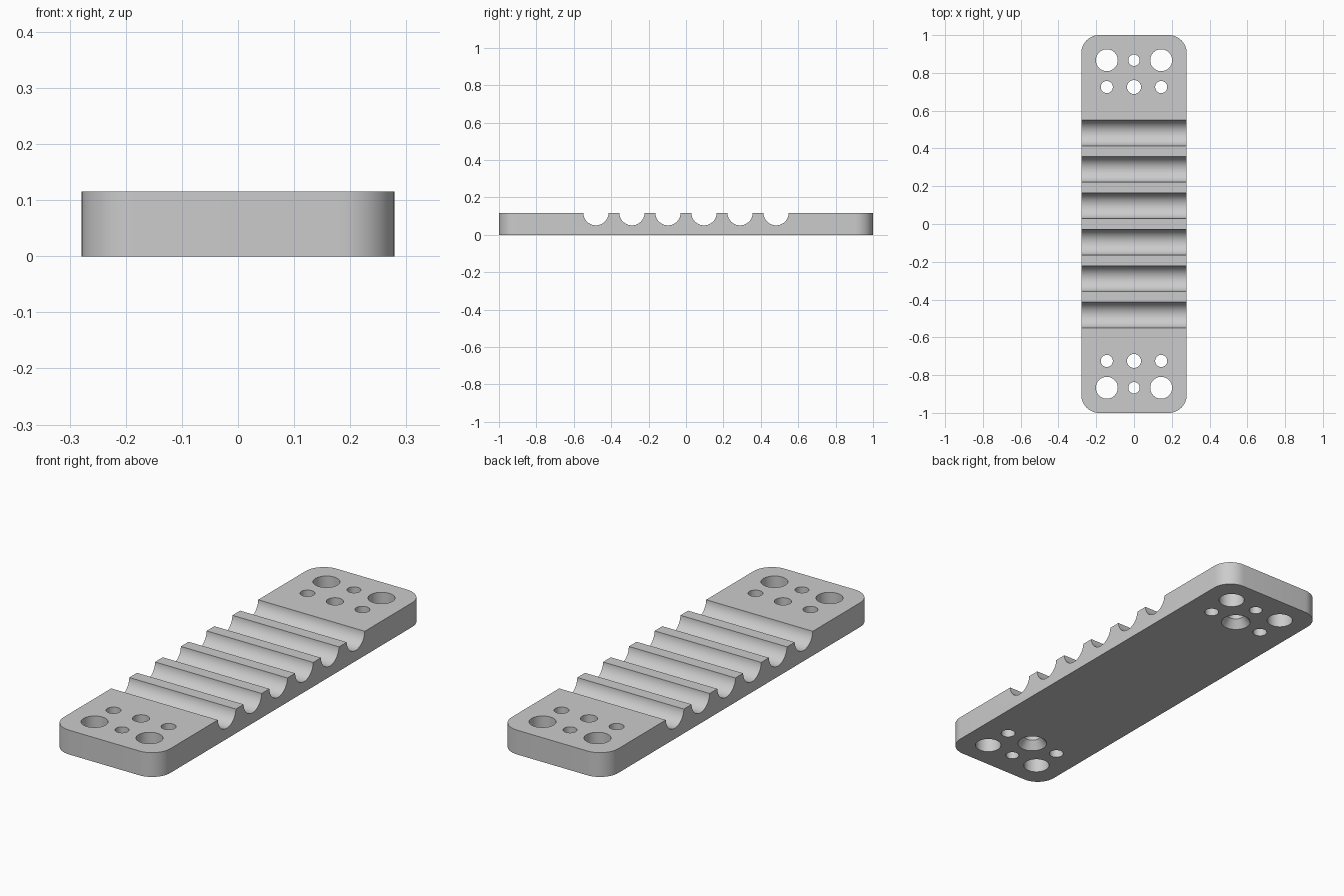
import bpy, bmesh, math
from mathutils import Matrix

cube = bpy.data.objects.get("Cube")
if cube:
    bpy.data.objects.remove(cube, do_unlink=True)

HALF_X, HALF_Y, HEIGHT, CORNER = 0.279, 1.0, 0.115, 0.095

grey = bpy.data.materials.new("plain_grey")
grey.use_nodes = True
colour = (0.6, 0.6, 0.6, 1)
grey.diffuse_color = colour
grey.node_tree.nodes["Principled BSDF"].inputs["Base Color"].default_value = colour


def make_object(name, bm):
    bmesh.ops.recalc_face_normals(bm, faces=bm.faces)
    mesh = bpy.data.meshes.new(name)
    bm.to_mesh(mesh)
    bm.free()
    mesh.materials.append(grey)
    obj = bpy.data.objects.new(name, mesh)
    bpy.context.collection.objects.link(obj)
    return obj


def add_cone(bm, matrix, r1, r2, depth, segments=48):
    bmesh.ops.create_cone(bm, cap_ends=True, segments=segments, radius1=r1,
                          radius2=r2, depth=depth, matrix=matrix)


def cut(target, name, bm):
    cutter = make_object(name, bm)
    mod = target.modifiers.new(name, 'BOOLEAN')
    mod.operation = 'DIFFERENCE'
    mod.solver = 'EXACT'
    mod.object = cutter
    bpy.context.view_layer.objects.active = target
    bpy.ops.object.modifier_apply(modifier=name)
    bpy.data.objects.remove(cutter, do_unlink=True)


# Plate with rounded corners
bm = bmesh.new()
outline = []
for quarter, (sx, sy) in enumerate([(1, 1), (-1, 1), (-1, -1), (1, -1)]):
    for i in range(13):
        a = math.pi / 2 * (quarter + i / 12)
        outline.append(bm.verts.new((sx * (HALF_X - CORNER) + CORNER * math.cos(a),
                                     sy * (HALF_Y - CORNER) + CORNER * math.sin(a), 0)))
base = bm.faces.new(outline)
top = bmesh.ops.extrude_face_region(bm, geom=[base])["geom"]
bmesh.ops.translate(bm, vec=(0, 0, HEIGHT),
                    verts=[v for v in top if isinstance(v, bmesh.types.BMVert)])
plate = make_object("grooved_plate", bm)

# Six round grooves across the plate
bm = bmesh.new()
for i in range(6):
    spot = Matrix.Translation((0, (i - 2.5) * 0.1927, 0.118))
    add_cone(bm, spot @ Matrix.Rotation(math.pi / 2, 4, 'Y'), 0.0677, 0.0677, 1, 64)
cut(plate, "groove_cutter", bm)

# Mounting holes, mirrored at both ends: x, y, radius
holes = [(-0.144, 0.867, 0.058), (0.144, 0.867, 0.058), (0, 0.867, 0.03),
         (-0.144, 0.725, 0.032), (0.144, 0.725, 0.032), (0, 0.725, 0.037)]
bm = bmesh.new()
for end in (-1, 1):
    for x, y, r in holes:
        add_cone(bm, Matrix.Translation((x, end * y, HEIGHT / 2)), r, r, 0.4)
cut(plate, "hole_cutter", bm)

# Countersinks under the two middle holes
bm = bmesh.new()
for end in (-1, 1):
    add_cone(bm, Matrix.Translation((0, end * 0.725, 0.01)), 0.081, 0.036, 0.06)
cut(plate, "countersink_cutter", bm)

# Smooth curves with crisp edges
plate.select_set(True)
bpy.context.view_layer.objects.active = plate
bpy.ops.object.shade_smooth_by_angle(angle=math.radians(30))
